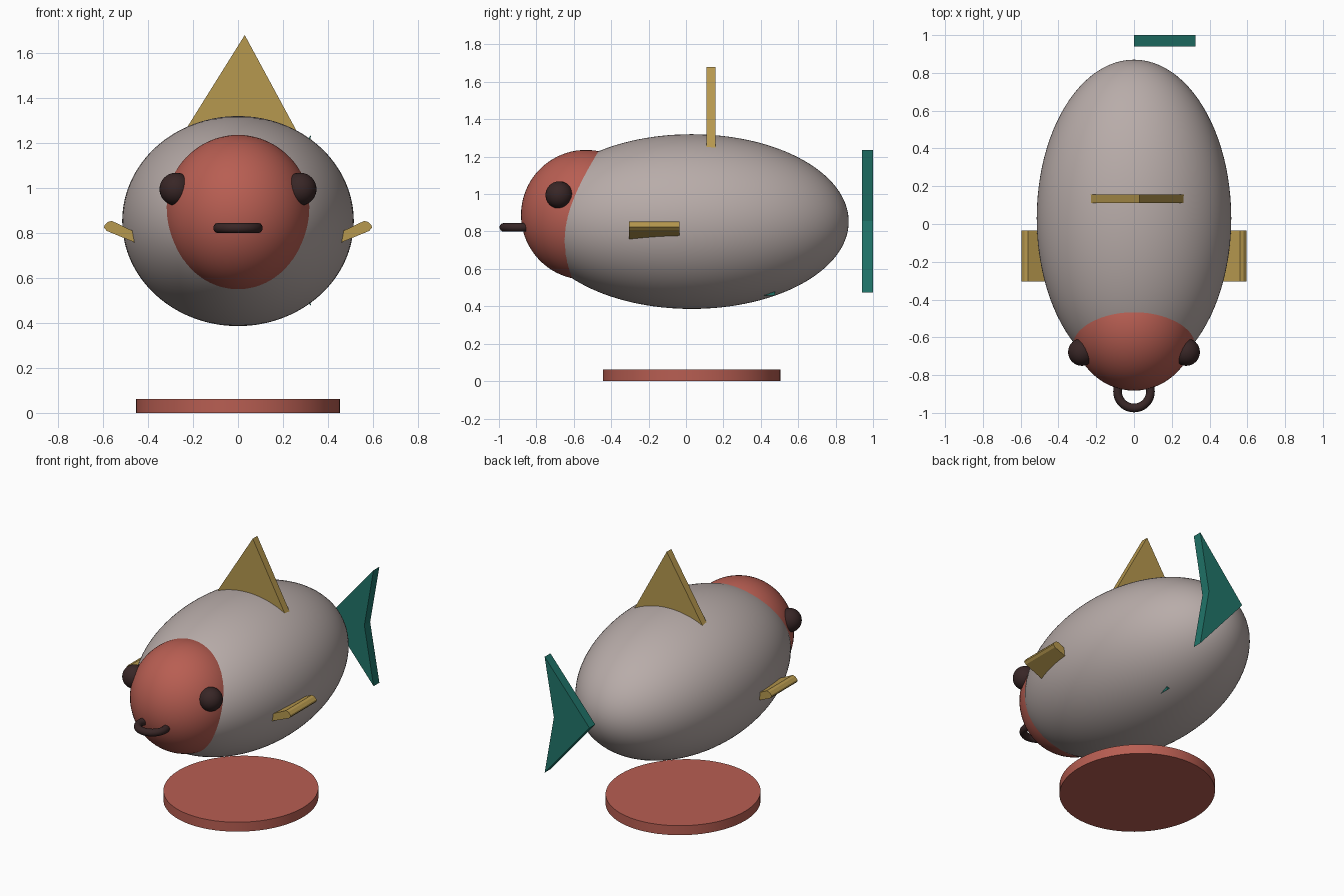
import bpy, bmesh, math

if "Cube" in bpy.data.objects:
    bpy.data.objects.remove(bpy.data.objects["Cube"])


def mat(name, r, g, b):
    m = bpy.data.materials.new(name)
    lin = [((c / 255 + 0.055) / 1.055) ** 2.4 for c in (r, g, b)]
    m.diffuse_color = (*lin, 1)
    m.use_nodes = True
    m.node_tree.nodes["Principled BSDF"].inputs["Base Color"].default_value = m.diffuse_color
    return m


GREY = mat("warm_grey", 184, 172, 169)
RED = mat("brick_red", 184, 94, 82)
GOLD = mat("gold", 182, 152, 78)
TEAL = mat("teal", 32, 116, 105)
DARK = mat("dark_brown", 56, 38, 38)


def finish(name, material, smooth=True):
    o = bpy.context.object
    o.name = name
    o.data.materials.append(material)
    if smooth:
        bpy.ops.object.transform_apply(location=False, rotation=False, scale=True)
        bpy.ops.object.shade_smooth_by_angle(angle=math.radians(40))
    return o


def ellipsoid(name, loc, radii, material, seg=64, rings=40):
    bpy.ops.mesh.primitive_uv_sphere_add(segments=seg, ring_count=rings, radius=1, location=loc)
    bpy.context.object.scale = radii
    return finish(name, material)


def plate(name, profile, y0, y1, material):
    """Extrude an x-z outline from y0 to y1."""
    bm = bmesh.new()
    face = bm.faces.new([bm.verts.new((x, y0, z)) for x, z in profile])
    ext = bmesh.ops.extrude_face_region(bm, geom=[face])
    for v in ext["geom"]:
        if isinstance(v, bmesh.types.BMVert):
            v.co.y = y1
    bmesh.ops.recalc_face_normals(bm, faces=bm.faces[:])
    me = bpy.data.meshes.new(name)
    bm.to_mesh(me)
    bm.free()
    o = bpy.data.objects.new(name, me)
    bpy.context.collection.objects.link(o)
    me.materials.append(material)
    return o


# Body and head
ellipsoid("body", (0, 0.03, 0.853), (0.515, 0.84, 0.467), GREY, 96, 64)
ellipsoid("head", (0, -0.535, 0.889), (0.329, 0.347, 0.347), RED)

# Ring mouth
bpy.ops.mesh.primitive_torus_add(location=(0, -0.887, 0.822), major_radius=0.087,
                                 minor_radius=0.023, major_segments=48, minor_segments=16)
finish("mouth", DARK)

# Eyes and side fins, mirrored left and right
fin = [(0.36, 0.757), (0.561, 0.854), (0.579, 0.849), (0.594, 0.833),
       (0.596, 0.823), (0.583, 0.809), (0.36, 0.717)]
for side, s in (("right", 1), ("left", -1)):
    ellipsoid(f"eye_{side}", (s * 0.276, -0.678, 0.995), (0.073,) * 3, DARK, 32, 20)
    plate(f"side_fin_{side}", [(s * x, z) for x, z in fin], -0.305, -0.035, GOLD)

# Back fin: slightly leaning triangle sunk into the body
plate("back_fin", [(0.03, 1.68), (-0.25, 1.232), (0.28, 1.218)], 0.11, 0.157, GOLD)

# Swallow tail standing behind the body
plate("tail", [(0, 0.855), (0.325, 1.235), (0.258, 0.855), (0.325, 0.475)], 0.94, 1.0, TEAL)

# Small corner poking out under the body
plate("belly_fin", [(0.05, 0.54), (0.14, 0.457), (0.15, 0.54)], 0.415, 0.475, TEAL)

# Oval stand
bpy.ops.mesh.primitive_cylinder_add(vertices=64, radius=1, depth=1, location=(0, 0.03, 0.031))
bpy.context.object.scale = (0.453, 0.475, 0.062)
finish("stand", RED)
